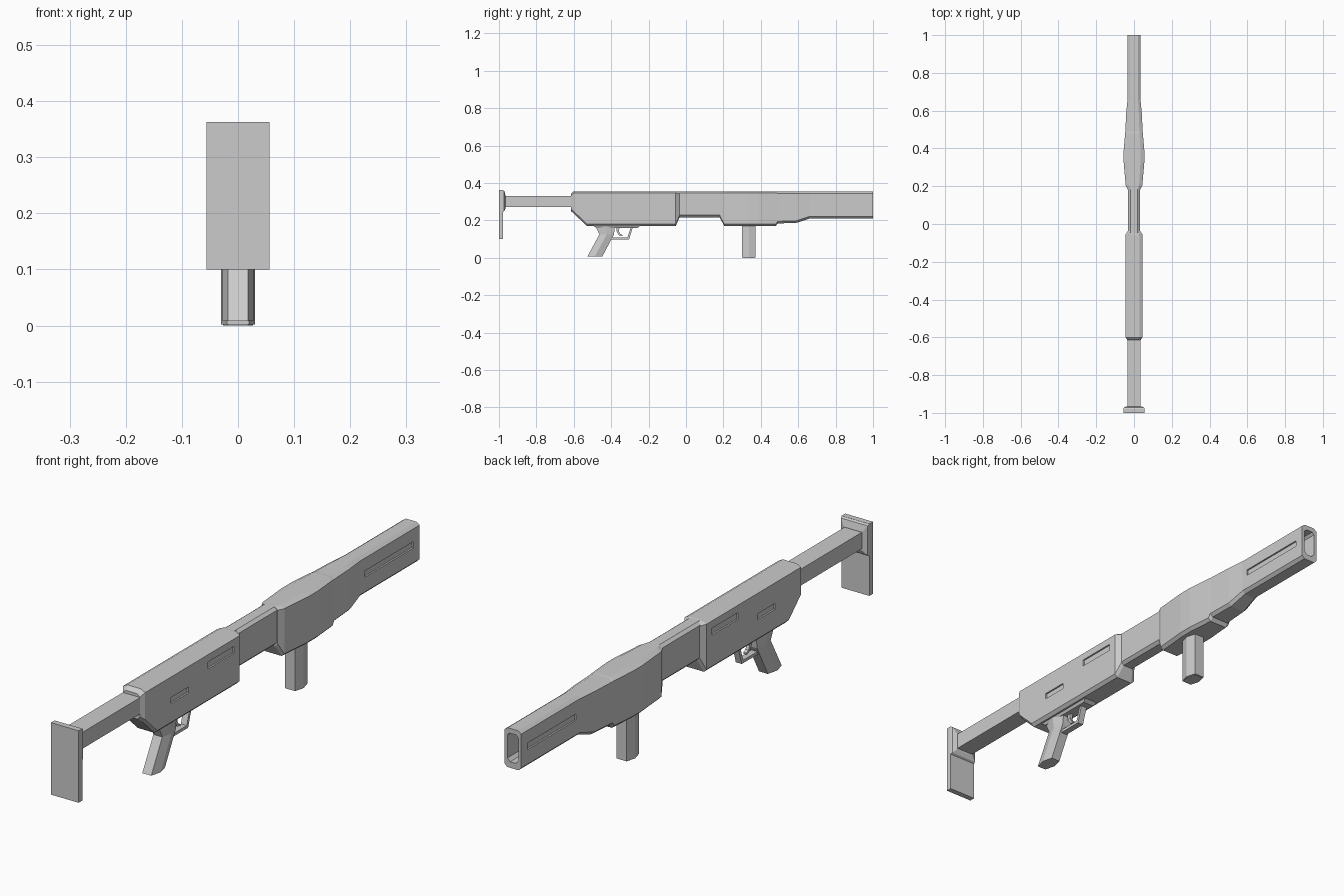
import bpy, bmesh

if "Cube" in bpy.data.objects:
    bpy.data.objects.remove(bpy.data.objects["Cube"])


def loft(name, rings):
    """Closed solid through rings of equal point count, capped at both ends."""
    bm = bmesh.new()
    vs = [[bm.verts.new(p) for p in r] for r in rings]
    n = len(vs[0])
    for a, b in zip(vs, vs[1:]):
        for i in range(n):
            bm.faces.new((a[i], a[(i + 1) % n], b[(i + 1) % n], b[i]))
    bm.faces.new(vs[0])
    bm.faces.new(vs[-1])
    bmesh.ops.recalc_face_normals(bm, faces=bm.faces)
    me = bpy.data.meshes.new(name)
    bm.to_mesh(me)
    bm.free()
    ob = bpy.data.objects.new(name, me)
    bpy.context.collection.objects.link(ob)
    return ob


def shell_ring(y, w, zb, zt):
    """Section with bevelled lower corners and a shallow crowned top."""
    half = [(w - 0.011, zb), (w, zb + 0.011), (w, zt - 0.009), (w * 0.62, zt)]
    return [(x, y, z) for x, z in half] + [(-x, y, z) for x, z in reversed(half)]


def rect(y, w, z0, z1):
    return [(-w, y, z0), (w, y, z0), (w, y, z1), (-w, y, z1)]


def hexagon(y0, y1, z, wf, wm):
    m = (y0 + y1) / 2
    return [(wf, y0, z), (wm, m, z), (wf, y1, z), (-wf, y1, z), (-wm, m, z), (-wf, y0, z)]


def plate(name, pts, w):
    """Side profile (y, z) extruded across x."""
    return loft(name, [[(x, y, z) for y, z in pts] for x in (-w, w)])


def cut(target, cutter):
    cutter.hide_render = True
    cutter.hide_viewport = False
    cutter.display_type = 'WIRE'
    m = target.modifiers.new("cut", 'BOOLEAN')
    m.object = cutter
    m.operation = 'DIFFERENCE'
    m.solver = 'EXACT'


def side_slot(target, name, y0, y1, z0, z1, w, depth=0.006):
    for s in (-1, 1):
        a, b = s * (w - depth), s * (w + 0.02)
        pts = [(y0, z0), (y1, z0), (y1, z1), (y0, z1)]
        cut(target, loft(name + "_cutter", [[(x, y, z) for y, z in pts] for x in (a, b)]))


# Shoulder plate, its raised collar and the stock tube
loft("butt_plate", [rect(-1.0, 0.056, 0.10, 0.363), rect(-0.979, 0.056, 0.10, 0.363)])
loft("butt_collar", [rect(-0.98, 0.056, 0.245, 0.363), rect(-0.972, 0.054, 0.25, 0.358),
                     rect(-0.965, 0.038, 0.265, 0.335)])
loft("stock_tube", [rect(-0.975, 0.035, 0.272, 0.332), rect(-0.60, 0.035, 0.272, 0.332)])

# Receiver with slanted lower rear
receiver = loft("receiver", [shell_ring(*s) for s in [
    (-0.615, 0.035, 0.25, 0.343), (-0.60, 0.045, 0.237, 0.356), (-0.53, 0.045, 0.17, 0.356),
    (-0.055, 0.045, 0.17, 0.356), (-0.035, 0.031, 0.215, 0.352)]])
side_slot(receiver, "long_vent", -0.237, -0.087, 0.295, 0.32, 0.045)
side_slot(receiver, "short_vent", -0.45, -0.35, 0.25, 0.272, 0.045)

# Narrow middle section
loft("middle_section", [shell_ring(-0.05, 0.031, 0.217, 0.355), shell_ring(0.21, 0.031, 0.217, 0.355)])

# Flared fore-end running into the barrel shroud
shroud = loft("barrel_shroud", [shell_ring(*s) for s in [
    (0.182, 0.033, 0.212, 0.355), (0.205, 0.044, 0.17, 0.355), (0.33, 0.055, 0.17, 0.355),
    (0.385, 0.055, 0.17, 0.355), (0.48, 0.047, 0.17, 0.355), (0.49, 0.046, 0.184, 0.354),
    (0.59, 0.041, 0.187, 0.354), (0.66, 0.034, 0.21, 0.354), (1.0, 0.034, 0.21, 0.354)]])
side_slot(shroud, "barrel_vent", 0.684, 0.965, 0.275, 0.298, 0.034)
cut(shroud, loft("bore_cutter", [shell_ring(0.68, 0.022, 0.232, 0.336),
                                 shell_ring(1.05, 0.022, 0.232, 0.336)]))

# Fore grip
loft("fore_grip", [hexagon(0.30, 0.372, z, 0.02, 0.03) for z in (0.002, 0.18)])

# Trigger housing and pistol grip
loft("trigger_housing", [[(-w, y0, z), (w, y0, z), (w, y1, z), (-w, y1, z)]
                         for z, w, y0, y1 in [(0.16, 0.022, -0.48, -0.26), (0.175, 0.03, -0.50, -0.24)]])
loft("pistol_grip", [hexagon(*s, 0.018, 0.028) for s in [
    (-0.527, -0.447, 0.008), (-0.463, -0.385, 0.125), (-0.483, -0.38, 0.168)]])

# Trigger guard and trigger
plate("trigger_guard", [(-0.40, 0.097), (-0.305, 0.097), (-0.284, 0.165), (-0.295, 0.165),
                        (-0.313, 0.108), (-0.40, 0.108)], 0.012)
plate("trigger", [(-0.372, 0.165), (-0.37, 0.138), (-0.358, 0.12), (-0.34, 0.116),
                  (-0.34, 0.122), (-0.352, 0.128), (-0.359, 0.142), (-0.355, 0.165)], 0.006)

# Bottom caps to seat the model on the ground
loft("grip_cap", [hexagon(0.304, 0.368, z, 0.018, 0.027) for z in (0.0, 0.004)])
